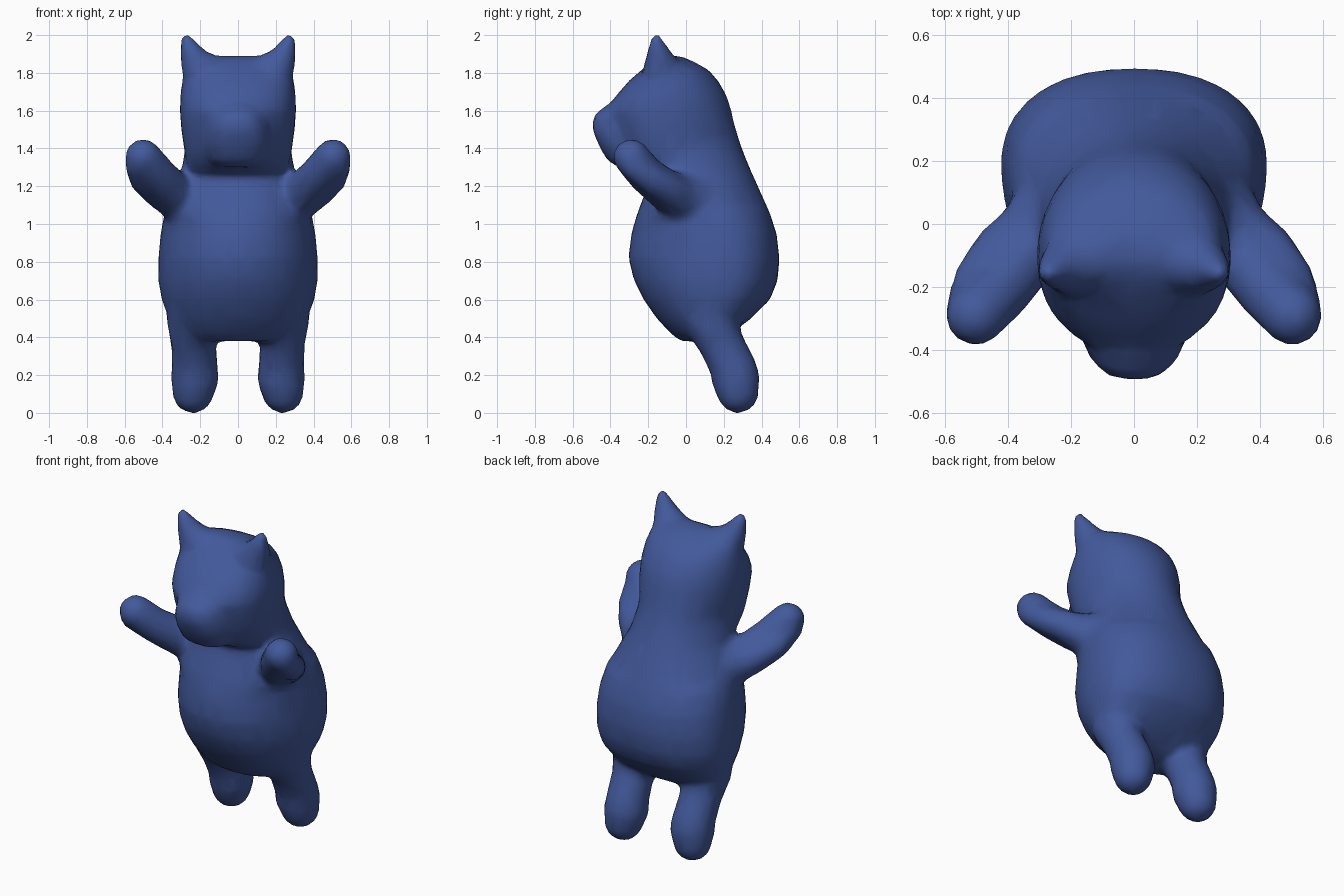
import bpy, bmesh, math
from mathutils import Vector

bm = bmesh.new()


def power(v, n):
    return math.copysign(abs(v) ** (2 / n), v)


def loft(rings, nf, nb, segs=48):
    """Horizontal sections: z, front y, widest y, back y, half width.
    nf and nb set how square the front and back halves are."""
    loops = []
    for z, y0, yc, y1, w in rings:
        loop = []
        for i in range(segs):
            a = 2 * math.pi * i / segs
            c, s = math.cos(a), math.sin(a)
            n, r = (nb, y1 - yc) if s > 0 else (nf, yc - y0)
            loop.append(bm.verts.new((w * power(c, n), yc + r * power(s, n), z)))
        loops.append(loop)
    for a, b in zip(loops, loops[1:]):
        for i in range(segs):
            j = (i + 1) % segs
            bm.faces.new((a[i], a[j], b[j], b[i]))
    bm.faces.new(loops[0][::-1])
    bm.faces.new(loops[-1])


def limb(balls):
    """Chain of hulls between balls (x, y, z, radius), mirrored across x."""
    for s in (1, -1):
        for pair in zip(balls, balls[1:]):
            part = bmesh.new()
            for x, y, z, r in pair:
                ball = bmesh.ops.create_icosphere(part, subdivisions=3, radius=r)
                bmesh.ops.translate(part, verts=ball["verts"], vec=Vector((s * x, y, z)))
            hull = bmesh.ops.convex_hull(part, input=part.verts[:])
            junk = [g for g in hull["geom_interior"] if isinstance(g, bmesh.types.BMVert)]
            bmesh.ops.delete(part, geom=junk, context='VERTS')
            bmesh.ops.recalc_face_normals(part, faces=part.faces[:])
            tmp = bpy.data.meshes.new("limb_part")
            part.to_mesh(tmp)
            part.free()
            bm.from_mesh(tmp)
            bpy.data.meshes.remove(tmp)


# Torso, pear shaped and leaning forward, running into the neck
loft([(0.38, -0.03, 0.08, 0.15, 0.20), (0.42, -0.08, 0.12, 0.24, 0.30),
      (0.50, -0.155, 0.16, 0.345, 0.365), (0.60, -0.225, 0.18, 0.445, 0.405),
      (0.70, -0.275, 0.19, 0.485, 0.422), (0.82, -0.305, 0.19, 0.495, 0.422),
      (0.95, -0.29, 0.17, 0.48, 0.41), (1.08, -0.25, 0.12, 0.435, 0.385)], 2.05, 2.25)
loft([(1.02, -0.27, 0.13, 0.458, 0.398), (1.08, -0.25, 0.11, 0.435, 0.383),
      (1.18, -0.21, 0.05, 0.39, 0.345), (1.28, -0.18, 0.01, 0.345, 0.30),
      (1.40, -0.15, -0.04, 0.295, 0.28), (1.55, -0.12, -0.06, 0.25, 0.265)], 2.2, 2.0)

# Head
loft([(1.25, -0.17, -0.06, 0.15, 0.22), (1.29, -0.27, -0.08, 0.20, 0.265),
      (1.38, -0.345, -0.09, 0.25, 0.284), (1.50, -0.385, -0.10, 0.26, 0.30),
      (1.60, -0.415, -0.10, 0.24, 0.308), (1.68, -0.37, -0.10, 0.215, 0.306),
      (1.76, -0.30, -0.10, 0.17, 0.295), (1.82, -0.23, -0.10, 0.115, 0.275),
      (1.86, -0.18, -0.10, 0.04, 0.23), (1.89, -0.12, -0.08, -0.03, 0.12)], 2.2, 2.05)

# Muzzle
loft([(1.30, -0.36, -0.25, -0.10, 0.11), (1.335, -0.415, -0.25, -0.08, 0.16),
      (1.42, -0.465, -0.25, -0.05, 0.18), (1.50, -0.497, -0.25, -0.05, 0.175),
      (1.57, -0.492, -0.25, -0.05, 0.155), (1.61, -0.45, -0.25, -0.08, 0.12),
      (1.65, -0.39, -0.25, -0.08, 0.09)], 2.5, 2)

# Ears
limb([(0.13, -0.12, 1.815, 0.08), (0.20, -0.13, 1.82, 0.098),
      (0.241, -0.143, 1.89, 0.066), (0.273, -0.158, 1.977, 0.032)])

# Arms, broad paddles made of an upper and a lower strand
limb([(0.27, 0.02, 1.12, 0.135), (0.35, -0.10, 1.175, 0.11),
      (0.425, -0.21, 1.26, 0.1), (0.503, -0.29, 1.355, 0.097)])
limb([(0.31, -0.01, 1.115, 0.11), (0.425, -0.09, 1.18, 0.09),
      (0.495, -0.18, 1.235, 0.08), (0.527, -0.28, 1.31, 0.073)])

# Legs
limb([(0.235, 0.13, 0.50, 0.145), (0.235, 0.185, 0.37, 0.12), (0.23, 0.25, 0.24, 0.123),
      (0.229, 0.262, 0.185, 0.129), (0.238, 0.275, 0.107, 0.11)])

bmesh.ops.recalc_face_normals(bm, faces=bm.faces[:])
mesh = bpy.data.meshes.new("animal_figure")
bm.to_mesh(mesh)
bm.free()
figure = bpy.data.objects.new("animal_figure", mesh)
bpy.context.collection.objects.link(figure)

blue = bpy.data.materials.new("blue")
blue.diffuse_color = (0.055, 0.1, 0.33, 1)
mesh.materials.append(blue)

# Fuse the parts into one soft skin
fuse = figure.modifiers.new("fuse", 'REMESH')
fuse.mode = 'VOXEL'
fuse.voxel_size = 0.02
fuse.use_smooth_shade = True
soften = figure.modifiers.new("soften", 'SMOOTH')
soften.factor = 0.5
soften.iterations = 10
thin = figure.modifiers.new("thin", 'DECIMATE')
thin.ratio = 0.12
